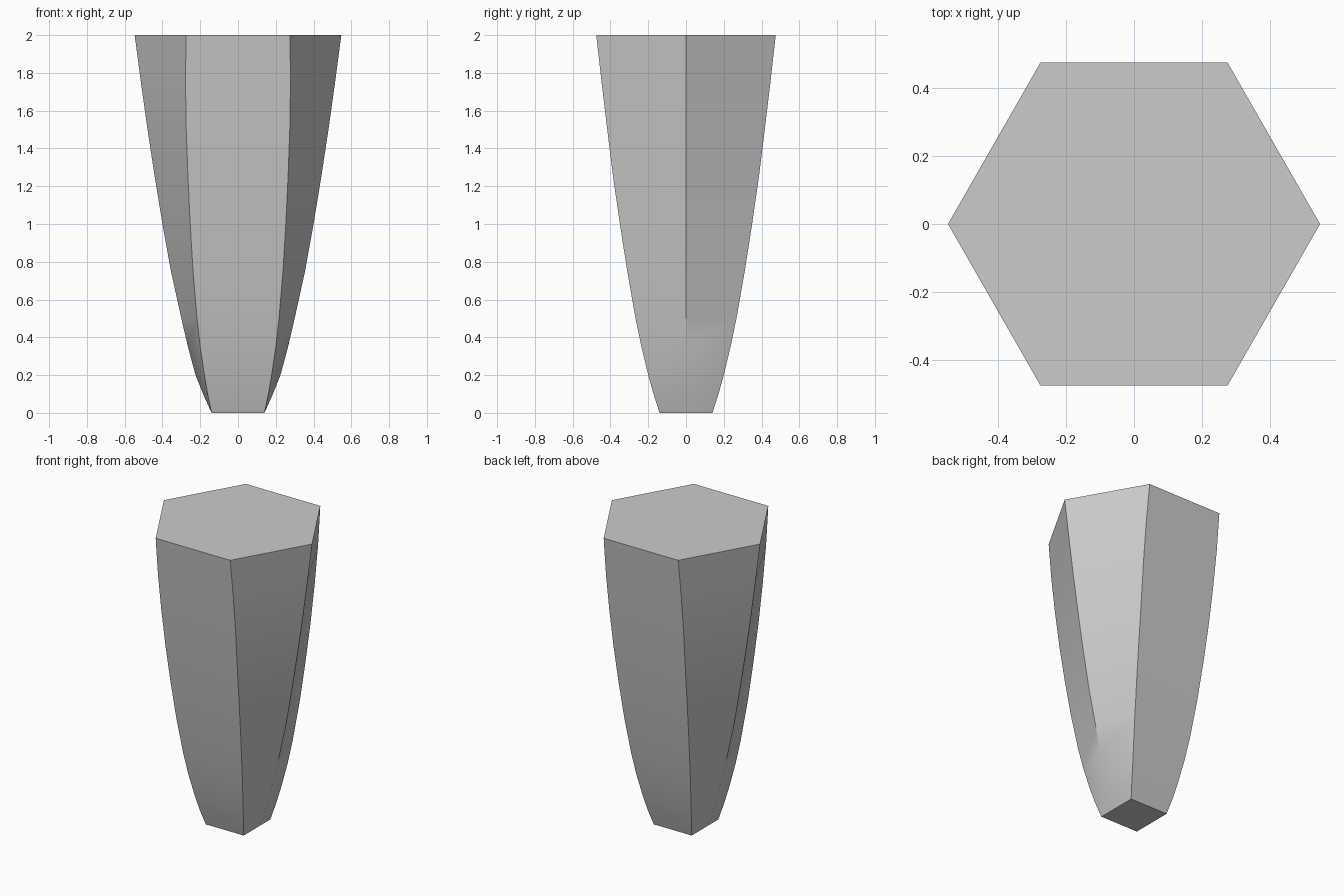
import bpy
import bmesh
import math

cube = bpy.data.objects.get("Cube")
if cube:
    bpy.data.objects.remove(cube, do_unlink=True)

# Single plain grey material
grey = bpy.data.materials.new("light_grey")
grey.use_nodes = True
colour = (0.6, 0.6, 0.6, 1.0)
grey.diffuse_color = colour
grey.node_tree.nodes["Principled BSDF"].inputs["Base Color"].default_value = colour

# Profile rows: height, flat half-width, half-depth, ridge half-width
PROFILE = [
    (0.0, 0.14, 0.14, 0.14),
    (0.1, 0.161, 0.172, 0.185),
    (0.2, 0.178, 0.20, 0.225),
    (0.35, 0.2, 0.236, 0.265),
    (0.5, 0.217, 0.267, 0.30),
    (0.75, 0.238, 0.311, 0.355),
    (1.0, 0.253, 0.35, 0.40),
    (1.25, 0.265, 0.386, 0.441),
    (1.5, 0.274, 0.417, 0.479),
    (1.75, 0.278, 0.447, 0.514),
    (2.0, 0.275, 0.475, 0.547),
]


def section(bm, z, flat, depth, ridge):
    """One hexagonal ring, counter-clockwise from the left ridge."""
    points = [(ridge, 0), (flat, depth), (-flat, depth),
              (-ridge, 0), (-flat, -depth), (flat, -depth)]
    return [bm.verts.new((x, y, z)) for x, y in points]


# Tapered leg: square foot lofted into a hexagonal top
bm = bmesh.new()
rings = [section(bm, *row) for row in PROFILE]
for low, high in zip(rings, rings[1:]):
    for i in range(6):
        j = (i + 1) % 6
        bm.faces.new((low[i], low[j], high[j], high[i]))
bm.faces.new(rings[0][::-1])
bm.faces.new(rings[-1])

mesh = bpy.data.meshes.new("tapered_leg")
bm.to_mesh(mesh)
bm.free()
mesh.materials.append(grey)
leg = bpy.data.objects.new("tapered_leg", mesh)
bpy.context.collection.objects.link(leg)

# Smooth along the curve, crisp at the ridges and ends
bpy.ops.object.select_all(action="DESELECT")
leg.select_set(True)
bpy.context.view_layer.objects.active = leg
bpy.ops.object.shade_smooth_by_angle(angle=math.radians(30))
